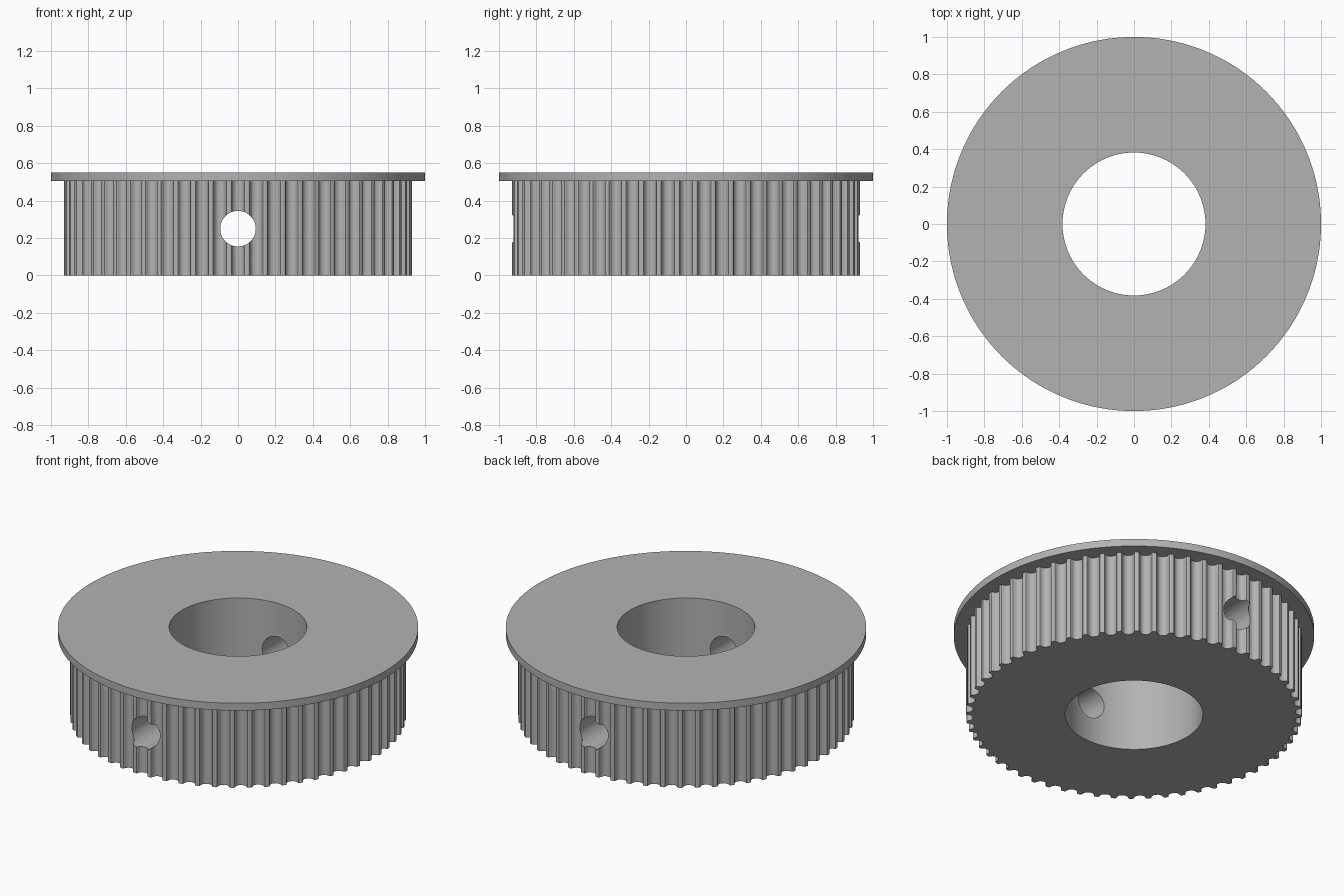
import bpy, bmesh, math

if "Cube" in bpy.data.objects:
    bpy.data.objects.remove(bpy.data.objects["Cube"])

TEETH = 60
TIP_R, FLANGE_R, BORE_R = 0.932, 1.0, 0.382
BELT_H, TOTAL_H = 0.505, 0.55
HOLE_R, HOLE_Z = 0.095, 0.25

grey = bpy.data.materials.new("plain_grey")
grey.use_nodes = True
grey.diffuse_color = (0.45, 0.45, 0.45, 1)
grey.node_tree.nodes["Principled BSDF"].inputs["Base Color"].default_value = (0.45, 0.45, 0.45, 1)

# One rounded belt groove: half width and depth, from lip to bottom
half = [(0.041, 0.0), (0.036, 0.002), (0.033, 0.007), (0.031, 0.014), (0.028, 0.022),
        (0.020, 0.031), (0.010, 0.036)]
groove = [(-w, d) for w, d in half] + [(0, 0.037)] + [(w, d) for w, d in reversed(half)]

# Toothed outline in polar form
outline = []
for i in range(TEETH):
    for w, d in groove:
        r = TIP_R - d
        outline.append((math.tau * i / TEETH + math.atan2(w, r), r))


def ring(bm, z, radius=None):
    return [bm.verts.new(((radius or r) * math.cos(a), (radius or r) * math.sin(a), z))
            for a, r in outline]


# Toothed body, flange and bore as one closed loft
bm = bmesh.new()
rings = [ring(bm, 0, BORE_R), ring(bm, 0), ring(bm, BELT_H), ring(bm, BELT_H, FLANGE_R),
         ring(bm, TOTAL_H, FLANGE_R), ring(bm, TOTAL_H, BORE_R)]
n = len(outline)
for k, low in enumerate(rings):
    high = rings[(k + 1) % len(rings)]
    for j in range(n):
        bm.faces.new((low[j], low[(j + 1) % n], high[(j + 1) % n], high[j]))
bmesh.ops.recalc_face_normals(bm, faces=bm.faces)
mesh = bpy.data.meshes.new("toothed_pulley")
bm.to_mesh(mesh)
bm.free()
mesh.materials.append(grey)
pulley = bpy.data.objects.new("toothed_pulley", mesh)
bpy.context.collection.objects.link(pulley)

# Set screw hole running front to back
bpy.ops.mesh.primitive_cylinder_add(vertices=64, radius=HOLE_R, depth=3,
                                    location=(0, 0, HOLE_Z), rotation=(math.pi / 2, 0, 0))
cutter = bpy.context.object
cutter.name = "screw_hole_cutter"
cutter.data.materials.append(grey)
cutter.hide_render = True

bpy.ops.object.select_all(action="DESELECT")
pulley.select_set(True)
bpy.context.view_layer.objects.active = pulley
cut = pulley.modifiers.new("screw_hole", "BOOLEAN")
cut.operation = "DIFFERENCE"
cut.solver = "EXACT"
cut.object = cutter
bpy.ops.object.modifier_apply(modifier=cut.name)
bpy.data.objects.remove(cutter)

bpy.ops.object.shade_smooth_by_angle(angle=math.radians(35))
